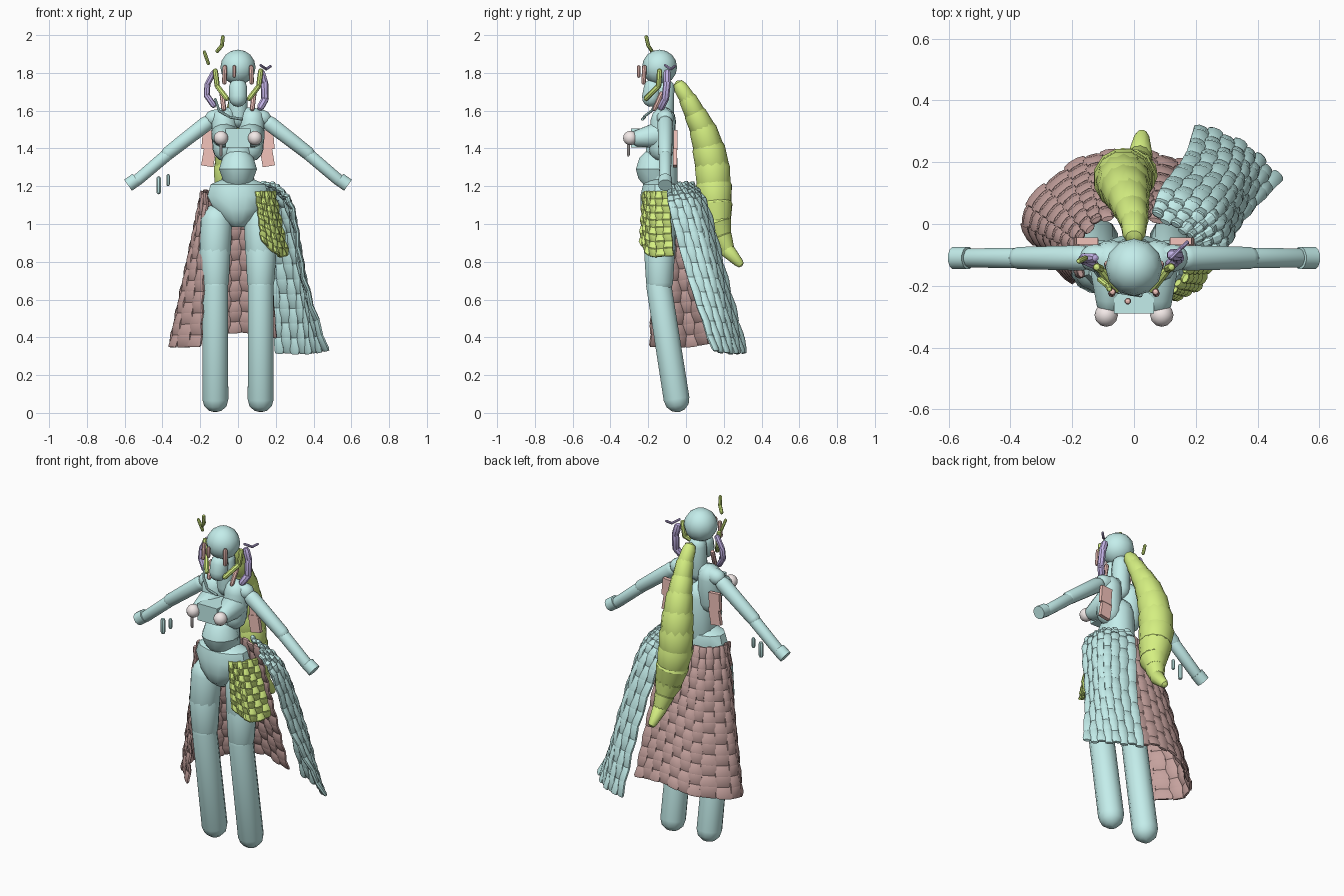
import bpy, bmesh
from math import sin, cos, pi, radians
from mathutils import Vector as V

if "Cube" in bpy.data.objects:
    bpy.data.objects.remove(bpy.data.objects["Cube"])

COL = dict(teal=(.55, .85, .83), green=(.66, .86, .22), brown=(.56, .36, .34),
           pink=(.90, .55, .50), purple=(.55, .45, .80), white=(.90, .82, .81))
MATS = {}
for k, c in COL.items():
    MATS[k] = bpy.data.materials.new(k)
    MATS[k].diffuse_color = (*c, 1)


def finish(name, bm, col):
    bmesh.ops.recalc_face_normals(bm, faces=bm.faces)
    me = bpy.data.meshes.new(name)
    bm.to_mesh(me)
    bm.free()
    me.shade_smooth()
    me.set_sharp_from_angle(angle=radians(32))
    me.materials.append(MATS[col])
    ob = bpy.data.objects.new(name, me)
    bpy.context.collection.objects.link(ob)
    return ob


def loft(bm, rings, n):
    """Skin a list of (centre, axis_a, axis_b) elliptical rings, capped."""
    loops = [[bm.verts.new(c + a * cos(2 * pi * (i + .5) / n) + b * sin(2 * pi * (i + .5) / n))
              for i in range(n)] for c, a, b in rings]
    for p, q in zip(loops, loops[1:]):
        for i in range(n):
            bm.faces.new((p[i], p[(i + 1) % n], q[(i + 1) % n], q[i]))
    bm.faces.new(loops[0][::-1])
    bm.faces.new(loops[-1])


def add_capsule(bm, p, q, r1, r2, n=12, dome=(90, 60, 30, 0)):
    p, q = V(p), V(q)
    d = (q - p).normalized()
    rot = d.to_track_quat('Z', 'Y')
    a, b = rot @ V((1, 0, 0)), rot @ V((0, 1, 0))
    prof = [(p - d * r1 * sin(radians(t)), r1 * max(cos(radians(t)), .04)) for t in dome]
    prof += [(q + d * r2 * sin(radians(t)), r2 * max(cos(radians(t)), .04)) for t in dome[::-1]]
    loft(bm, [(c, a * r, b * r) for c, r in prof], n)


def chain(name, pts, col='teal', n=12, dome=(90, 60, 30, 0), step=1):
    """Overlapping tapered capsules through (x, y, z, radius) points."""
    bm = bmesh.new()
    for p, q in zip(pts, pts[1:]):
        add_capsule(bm, p[:3], q[:3], p[3], q[3] * step, n, dome)
    return finish(name, bm, col)


def strand(name, r, pts, col):
    return chain(name, [(*p, r) for p in pts], col, 8, (90, 45, 0))


def stack(name, secs, n=12):
    """Body volume from elliptical sections (y, z, half_width, half_depth)."""
    bm = bmesh.new()
    loft(bm, [(V((0, y, z)), V((w, 0, 0)), V((0, d, 0))) for y, z, w, d in secs], n)
    return finish(name, bm, 'teal')


def ball(name, c, r, col='teal', n=12):
    bm = bmesh.new()
    bmesh.ops.create_uvsphere(bm, u_segments=n, v_segments=8, radius=r)
    bmesh.ops.translate(bm, verts=bm.verts, vec=c)
    return finish(name, bm, col)


def box(name, c, size, col='teal', tilt=0):
    bm = bmesh.new()
    bmesh.ops.create_cube(bm, size=1)
    bmesh.ops.scale(bm, verts=bm.verts, vec=size)
    ob = finish(name, bm, col)
    ob.location, ob.rotation_euler = c, (0, tilt, 0)
    return ob


def spline(pts, t):
    """Catmull-Rom point at t in 0..1."""
    pts = [V(p) for p in pts]
    pts = [pts[0] * 2 - pts[1]] + pts + [pts[-1] * 2 - pts[-2]]
    m = len(pts) - 3
    i = min(int(t * m), m - 1)
    u = t * m - i
    a, b, c, d = pts[i:i + 4]
    return .5 * (2 * b + (c - a) * u + (2 * a - 5 * b + 4 * c - d) * u * u
                 + (3 * b - a - 3 * c + d) * u ** 3)


def cloth(name, rows_ctrl, cols, rows, thick, col):
    """Panel of overlapping rounded plates on a surface through control rows."""
    bm = bmesh.new()

    def at(u, v):
        return spline([spline(r, u) for r in rows_ctrl], v)
    for i in range(cols):
        for j in range(rows):
            u, v0, v1 = (i + .5) / cols, j / rows, (j + 1) / rows
            p, q = at(u, v0), at(u, v1)
            w = (at((i + 1) / cols, v0) - at(i / cols, v0)) * .62
            w2 = (at((i + 1) / cols, v1) - at(i / cols, v1)) * .62
            nrm = (q - p).cross(w).normalized()
            lift = nrm * thick * (.35 if (i + j) % 2 else -.35)
            p, q = p + lift, q - lift
            d = q - p
            rings = [(p - d * .1, w * .85, nrm * thick * .6), (p + d * .08, w, nrm * thick),
                     (q - d * .08, w2, nrm * thick), (q + d * .1, w2 * .85, nrm * thick * .6)]
            loft(bm, rings, 8)
    return finish(name, bm, col)


# Head and torso
ball('head', (0, -.14, 1.83), .093)
chain('jaw', [(0, -.175, 1.72, .05), (0, -.185, 1.67, .05)])
chain('neck', [(0, -.11, 1.72, .05), (0, -.115, 1.56, .052)])
stack('waist', [(-.165, 1.385, .055, .05), (-.165, 1.35, .085, .085), (-.165, 1.29, .104, .104),
                (-.16, 1.24, .085, .095), (-.15, 1.2, .07, .07)])
chain('lower_torso', [(0, -.13, 1.42, .085), (0, -.13, 1.2, .09)])
box('chest_centre', (0, -.215, 1.455), (.13, .15, .1))
stack('hips', [(-.14, 1.235, .09, .06), (-.14, 1.21, .15, .09), (-.14, 1.15, .167, .105),
               (-.145, 1.08, .135, .098), (-.145, 1.02, .08, .085), (-.145, .985, .035, .04)])

# Mirrored body parts
for s, side in ((1, 'right'), (-1, 'left')):
    chain(side + '_chest', [(s * .075, -.12, 1.55, .068), (s * .068, -.13, 1.4, .068)])
    chain(side + '_shoulder', [(s * .04, -.115, 1.575, .045), (s * .13, -.11, 1.56, .045)])
    chain(side + '_bust', [(s * .072, -.15, 1.47, .072), (s * .078, -.245, 1.455, .048)])
    ball(side + '_bust_tip', (s * .09, -.295, 1.455), .038, 'white')
    chain(side + '_upper_arm', [(s * .17, -.11, 1.53, .042), (s * .37, -.11, 1.375, .037)])
    chain(side + '_forearm', [(s * .36, -.11, 1.38, .034), (s * .53, -.11, 1.235, .032)])
    chain(side + '_hand', [(s * .537, -.11, 1.237, .037), (s * .582, -.11, 1.205, .037)], dome=(0,))
    chain(side + '_thigh', [(s * .115, -.135, 1.02, .085), (s * .122, -.14, .86, .085),
                            (s * .12, -.14, .69, .074)])
    chain(side + '_shin', [(s * .12, -.145, .68, .069), (s * .12, -.05, .074, .071)])
    # Ribbons on the back
    box(side + '_ribbon_upper', (s * .155, -.055, 1.445), (.07, .022, .1), 'pink', -s * .08)
    box(side + '_ribbon_lower', (s * .155, -.058, 1.355), (.065, .022, .1), 'pink', -s * .17)
    # Hair locks
    strand(side + '_front_lock', .012, [(s * .07, -.22, 1.83), (s * .072, -.225, 1.75)], 'pink')
    strand(side + '_jaw_lock', .013, [(s * .085, -.13, 1.69), (s * .075, -.165, 1.61)], 'pink')
    strand(side + '_side_lock', .014, [(s * .12, -.14, 1.81), (s * .11, -.145, 1.73),
                                       (s * .06, -.21, 1.665)], 'green')
strand('fringe_lock', .011, [(-.02, -.25, 1.83), (-.02, -.25, 1.785)], 'pink')
strand('left_purple_lock', .016, [(-.13, -.11, 1.80), (-.162, -.11, 1.74),
                                  (-.165, -.115, 1.68), (-.13, -.13, 1.63)], 'purple')
strand('right_purple_lock', .02, [(.125, -.1, 1.80), (.14, -.1, 1.75), (.143, -.11, 1.66),
                                  (.12, -.13, 1.62)], 'purple')
strand('right_ear_ornament', .007, [(.12, -.11, 1.84), (.15, -.08, 1.82), (.172, -.06, 1.835)], 'purple')
strand('left_ear_tuft', .01, [(-.08, -.21, 1.99), (-.085, -.2, 1.945), (-.11, -.18, 1.915)], 'green')
strand('left_ear_tuft_low', .009, [(-.178, -.12, 1.91), (-.157, -.11, 1.85)], 'green')

# Small dangling ornaments
strand('wrist_charm_long', .013, [(-.42, -.11, 1.24), (-.42, -.11, 1.17)], 'teal')
strand('wrist_charm_short', .01, [(-.37, -.11, 1.255), (-.37, -.11, 1.21)], 'teal')
strand('bust_charm', .008, [(-.09, -.305, 1.42), (-.09, -.305, 1.365)], 'white')
strand('collar_cord', .007, [(-.12, -.15, 1.66), (-.1, -.18, 1.6), (-.05, -.22, 1.57)], 'teal')
strand('collar_bar', .008, [(-.04, -.22, 1.565), (.02, -.23, 1.555)], 'teal')

# Long ridged tail of hair hanging behind
tail = [(0, -.03, 1.725, .038), (0, .01, 1.66, .048), (-.01, .05, 1.58, .06), (-.02, .09, 1.5, .073),
        (-.03, .12, 1.4, .087), (-.035, .14, 1.3, .096), (-.035, .147, 1.2, .099),
        (-.02, .155, 1.1, .093), (0, .165, 1.0, .078), (.01, .19, .93, .055),
        (.02, .22, .86, .041), (.025, .28, .795, .027)]
chain('hair_tail', tail, 'green', dome=(90, 45, 0), step=.93)

# Skirt, side drape and front panel
cloth('back_skirt', [
    [(-.165, -.17, 1.16), (-.185, -.08, 1.17), (-.12, .01, 1.18), (0, .03, 1.19), (.14, 0, 1.18)],
    [(-.2, -.185, .355), (-.355, .015, .355), (-.19, .195, .39), (0, .23, .43), (.2, .19, .4)]],
    13, 14, .013, 'brown')
cloth('side_drape', [
    [(.22, -.1, 1.19), (.17, -.03, 1.215), (.06, .035, 1.215)],
    [(.29, -.085, 1.08), (.255, .05, 1.09), (.09, .115, 1.09)],
    [(.35, .01, .72), (.33, .15, .71), (.165, .215, .71)],
    [(.475, .14, .335), (.36, .25, .32), (.2, .32, .325)]],
    8, 15, .014, 'teal')
cloth('front_panel', [
    [(.095, -.225, 1.17), (.155, -.185, 1.17), (.19, -.095, 1.17)],
    [(.125, -.24, .91), (.215, -.19, .835), (.265, -.07, .835)]],
    6, 9, .014, 'green')

for m in bpy.data.materials:
    if m.users and not m.is_grease_pencil:
        m.use_nodes = True
        m.node_tree.nodes["Principled BSDF"].inputs["Base Color"].default_value = m.diffuse_color
